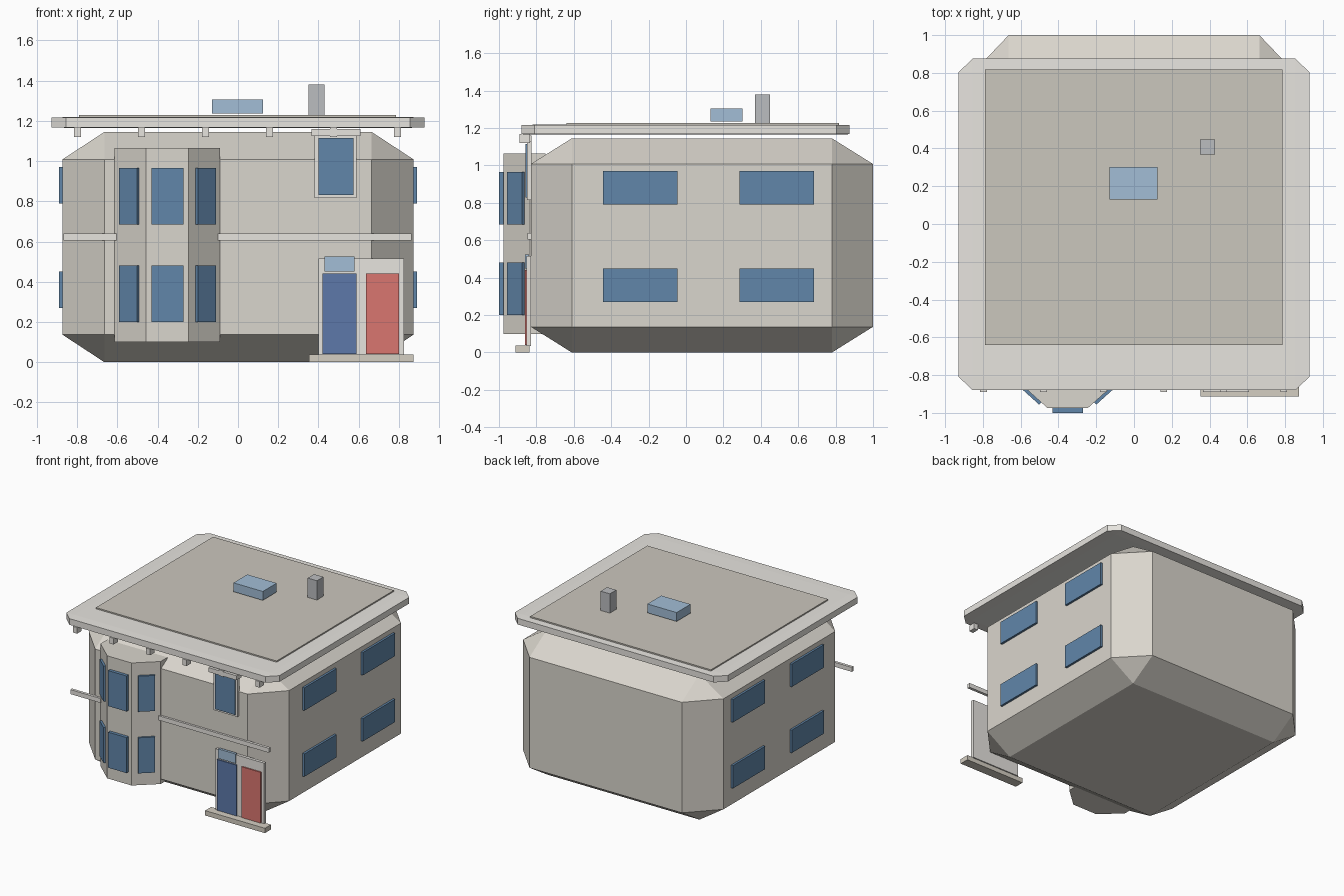
import bpy, bmesh, math
from mathutils import Matrix

if "Cube" in bpy.data.objects:
    bpy.data.objects.remove(bpy.data.objects["Cube"])


def mat(name, r, g, b):
    m = bpy.data.materials.new(name)
    m.diffuse_color = (r, g, b, 1)
    m.use_nodes = True
    m.node_tree.nodes["Principled BSDF"].inputs["Base Color"].default_value = m.diffuse_color
    return m


STUCCO = mat("stucco", 0.70, 0.67, 0.61)
TRIM = mat("trim", 0.80, 0.78, 0.74)
STEP = mat("step_stone", 0.66, 0.62, 0.54)
ROOF = mat("roofing", 0.60, 0.57, 0.51)
GLASS = mat("glass", 0.12, 0.24, 0.40)
BLUE = mat("blue_paint", 0.11, 0.19, 0.40)
RED = mat("red_paint", 0.70, 0.18, 0.16)
SKY = mat("light_glass", 0.36, 0.51, 0.67)
METAL = mat("flue_grey", 0.50, 0.51, 0.53)


def finish(name, bm, material):
    bmesh.ops.recalc_face_normals(bm, faces=bm.faces)
    me = bpy.data.meshes.new(name)
    bm.to_mesh(me)
    bm.free()
    me.materials.append(material)
    ob = bpy.data.objects.new(name, me)
    bpy.context.collection.objects.link(ob)
    return ob


def box(name, x, y, z, material, chamfer=0, turn=0):
    """Box from (min, max) ranges; chamfer is a fraction of each side, turn is about z."""
    bm = bmesh.new()
    bmesh.ops.create_cube(bm, size=1)
    if chamfer:
        bmesh.ops.bevel(bm, geom=bm.edges[:], offset=chamfer, segments=1,
                        affect='EDGES', profile=0.5)
    size = [b - a for a, b in (x, y, z)]
    bmesh.ops.scale(bm, vec=size, verts=bm.verts)
    bmesh.ops.rotate(bm, cent=(0, 0, 0), matrix=Matrix.Rotation(turn, 3, 'Z'), verts=bm.verts)
    ob = finish(name, bm, material)
    ob.location = [(a + b) / 2 for a, b in (x, y, z)]
    return ob


# main body: chamfered block
box("house_body", (-0.873, 0.873), (-0.83, 1.0), (0, 1.145), STUCCO, chamfer=0.12)

# side windows on both walls
FLOORS = ((0.27, 0.45), (0.79, 0.97))
for side, (x0, x1) in (("left", (-0.89, -0.86)), ("right", (0.86, 0.89))):
    for z in FLOORS:
        for y in ((-0.445, -0.045), (0.285, 0.685)):
            box(side + "_window", (x0, x1), y, z, GLASS)

# bay: extruded half-hexagon
BAY_X = -0.351
bm = bmesh.new()
outline = [(-0.262, -0.75), (-0.262, -0.835), (-0.106, -0.975),
           (0.106, -0.975), (0.262, -0.835), (0.262, -0.75)]
base = bm.faces.new([bm.verts.new((BAY_X + x, y, 0.10)) for x, y in outline])
top = bmesh.ops.extrude_face_region(bm, geom=[base])
bmesh.ops.translate(bm, vec=(0, 0, 0.965),
                    verts=[v for v in top["geom"] if isinstance(v, bmesh.types.BMVert)])
finish("bay", bm, STUCCO)

# bay windows, straight and angled
angle = math.atan2(0.14, 0.156)
for z in ((0.20, 0.48), (0.685, 0.965)):
    box("bay_front_window", (BAY_X - 0.08, BAY_X + 0.08), (-1.0, -0.965), z, GLASS)
    for s in (-1, 1):
        cx, cy = BAY_X + s * 0.188, -0.907
        box("bay_side_window", (cx - 0.06, cx + 0.06), (cy - 0.012, cy + 0.012), z,
            GLASS, turn=s * angle)

# floor band, either side of the bay
box("floor_band_left", (-0.868, -0.605), (-0.847, -0.825), (0.605, 0.64), TRIM)
box("floor_band_right", (-0.10, 0.862), (-0.847, -0.825), (0.605, 0.64), TRIM)

# upper front window
box("upper_window_frame", (0.38, 0.59), (-0.85, -0.825), (0.815, 1.13), TRIM)
box("upper_window_glass", (0.40, 0.575), (-0.858, -0.84), (0.83, 1.115), GLASS)
box("upper_window_cap", (0.365, 0.61), (-0.89, -0.825), (1.125, 1.16), TRIM)

# entrance
box("door_surround", (0.40, 0.825), (-0.852, -0.828), (0.035, 0.515), TRIM)
box("blue_door", (0.42, 0.59), (-0.862, -0.84), (0.04, 0.44), BLUE)
box("red_door", (0.635, 0.80), (-0.862, -0.84), (0.04, 0.44), RED)
box("transom", (0.43, 0.58), (-0.86, -0.84), (0.45, 0.525), SKY)
box("entry_step", (0.352, 0.873), (-0.912, -0.837), (0, 0.038), STEP)

# roof slab, panel and brackets
box("roof_slab", (-0.928, 0.928), (-0.88, 0.875), (1.165, 1.218), TRIM, chamfer=0.04)
box("roof_panel", (-0.79, 0.785), (-0.64, 0.818), (1.21, 1.228), ROOF)
for i in range(6):
    x = -0.797 + i * 0.318
    box("eave_bracket", (x - 0.018, x + 0.018), (-0.89, -0.835), (1.12, 1.168), TRIM)

# rooftop items
box("skylight", (-0.13, 0.125), (0.13, 0.302), (1.235, 1.305), SKY)
box("flue", (0.35, 0.43), (0.368, 0.448), (1.228, 1.38), METAL)
